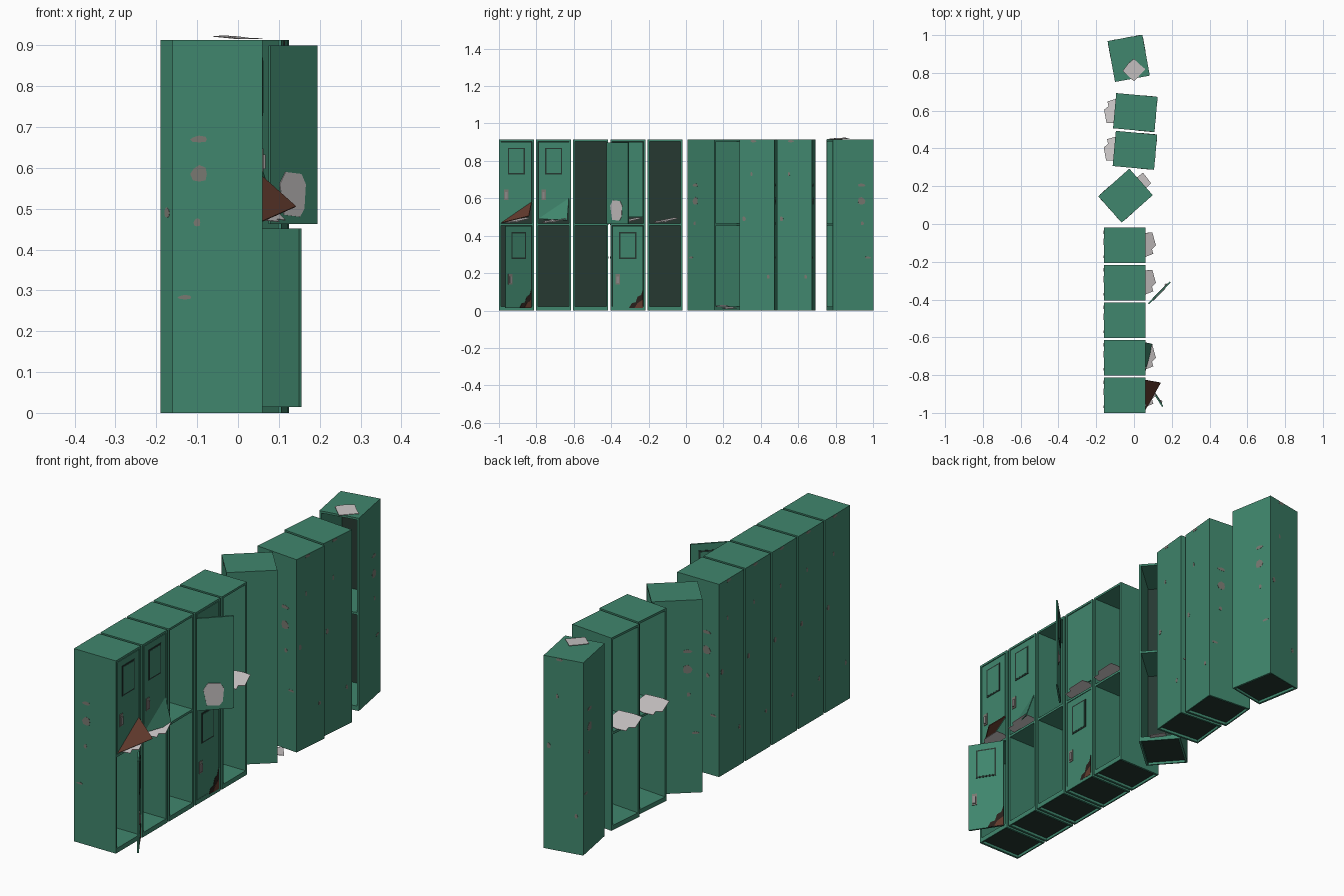
import bpy, bmesh, math
from mathutils import Matrix, Vector

if "Cube" in bpy.data.objects:
    bpy.data.objects.remove(bpy.data.objects["Cube"])


def material(name, rgb):
    m = bpy.data.materials.new(name)
    m.diffuse_color = (*rgb, 1)
    m.use_nodes = True
    m.node_tree.nodes["Principled BSDF"].inputs["Base Color"].default_value = m.diffuse_color
    return m


GREEN = material("green paint", (0.051, 0.24, 0.153))
DARK = material("dark interior", (0.019, 0.040, 0.031))
PAPER = material("paper", (0.58, 0.55, 0.55))
RUST = material("rust", (0.12, 0.042, 0.026))
SOOT = material("dark rust", (0.022, 0.014, 0.011))
WORN = material("worn metal", (0.19, 0.19, 0.165))
STEEL = material("handle steel", (0.27, 0.25, 0.25))

W, D, H, T = 0.187, 0.22, 0.913, 0.010     # locker width, depth, height, sheet
FX = D / 2                                 # front plane in locker space
SHELF = 0.46


def finish(name, bm, mat, M):
    bmesh.ops.recalc_face_normals(bm, faces=bm.faces)
    me = bpy.data.meshes.new(name)
    bm.to_mesh(me)
    bm.free()
    me.materials.append(mat)
    ob = bpy.data.objects.new(name, me)
    ob.matrix_world = M
    bpy.context.collection.objects.link(ob)
    return ob


def box(name, lo, hi, mat, M):
    bm = bmesh.new()
    bmesh.ops.create_cube(bm, size=1)
    for v in bm.verts:
        v.co = [lo[i] + (v.co[i] + 0.5) * (hi[i] - lo[i]) for i in range(3)]
    return finish(name, bm, mat, M)


def plate(name, pts, mat, M, t=0.002):
    """Polygon thickened evenly about its plane."""
    bm = bmesh.new()
    f = bm.faces.new([bm.verts.new(p) for p in pts])
    f.normal_update()
    n = f.normal.copy()
    bmesh.ops.translate(bm, verts=bm.verts, vec=-n * t / 2)
    r = bmesh.ops.extrude_face_region(bm, geom=[f], use_keep_orig=True)
    bmesh.ops.translate(bm, vec=n * t,
                        verts=[g for g in r["geom"] if isinstance(g, bmesh.types.BMVert)])
    return finish(name, bm, mat, M)


def blob(name, axis, c, ra, rb, mat, M, n=8):
    """Worn patch: flat n-gon lying on a side (axis y) or back (axis x)."""
    pts = []
    for i in range(n):
        a = 2 * math.pi * i / n
        k = 1 if i % 3 else 0.85
        u, w = ra * k * math.cos(a), rb * k * math.sin(a)
        pts.append((c[0] + u, c[1], c[2] + w) if axis == "y" else (c[0], c[1] + u, c[2] + w))
    plate(name, pts, mat, M, 0.0016)


def locker(M):
    h = W / 2
    for s in (-1, 1):
        y0, y1 = sorted((s * h, s * (h - T)))
        box("locker_side", (-FX, y0, 0), (FX, y1, H), GREEN, M)
        # worn spots on the outside of each side
        for x, z, ra, rb in ((-0.045, 0.585, 0.022, 0.022), (-0.045, 0.67, 0.022, 0.009),
                             (-0.05, 0.466, 0.009, 0.011), (-0.08, 0.283, 0.018, 0.006)):
            blob("worn_spot", "y", (x, s * h, z), ra, rb, WORN, M)
    i = h - T
    box("locker_back", (-FX, -i, 0), (-FX + 0.006, i, H), GREEN, M)
    box("locker_back_lining", (-FX + 0.006, -i, 0.022), (-FX + 0.008, i, H - T), DARK, M)
    box("locker_top", (-FX, -i, H - T), (FX, i, H), GREEN, M)
    box("locker_floor", (-FX + 0.006, -i, 0.015), (FX, i, 0.022), GREEN, M)
    box("locker_underside", (-FX + 0.006, -i, 0.012), (FX - 0.006, i, 0.015), DARK, M)
    box("locker_front_rail", (FX - 0.006, -i, 0), (FX, i, 0.016), GREEN, M)
    box("locker_shelf", (-FX + 0.006, -i, SHELF - 0.006), (FX, i, SHELF + 0.005), GREEN, M)
    for y, z, ra, rb in ((-0.06, 0.18, 0.008, 0.012), (0.07, 0.49, 0.01, 0.014),
                         (0.03, 0.73, 0.006, 0.012), (0.02, 0.905, 0.018, 0.007)):
        blob("worn_spot", "x", (-FX, y, z), ra, rb, WORN, M)


DW = 0.163      # door width


def door_trim(z0, M):
    """Window panel and handle on the outer face of a door (hinge at y=0)."""
    c = -DW / 2
    a, b, x = z0 + 0.262, z0 + 0.405, 0.008
    box("window_frame", (x, c - 0.046, a), (x + 0.002, c + 0.046, b), DARK, M)
    box("window_panel", (x, c - 0.039, a + 0.007), (x + 0.003, c + 0.039, b - 0.007), GREEN, M)
    box("handle_plate", (x, -DW + 0.016, z0 + 0.125), (x + 0.003, -DW + 0.040, z0 + 0.182), WORN, M)
    box("handle", (x, -DW + 0.021, z0 + 0.132), (x + 0.008, -DW + 0.034, z0 + 0.168), STEEL, M)


def door_matrix(M, angle, hx=FX - 0.009, hy=DW / 2):
    return M @ Matrix.Translation((hx, hy, 0)) @ Matrix.Rotation(math.radians(angle), 4, "Z")


def door(z0, M, trim=True, rust=True, height=0.437):
    box("door", (0, -DW, z0), (0.008, 0, z0 + height), GREEN, M)
    if trim:
        door_trim(z0, M)
    if rust:
        for mat, x, pts in ((SOOT, 0.0085, ((0, 0), (-0.075, 0), (-0.06, 0.025), (-0.04, 0.03),
                                            (-0.03, 0.06), (-0.01, 0.07), (0, 0.1))),
                            (RUST, 0.0095, ((0, 0), (-0.045, 0), (-0.03, 0.025), (0, 0.045)))):
            plate("door_rust", [(x, y, z0 + z) for y, z in pts], mat, M)


def bent_door(M, za, zb, tip, mat):
    """Upper door whose lower hinge-side corner is peeled outward along a crease."""
    Dm = door_matrix(M, 0)
    plate("bent_door", [(0.004, -DW, 0.9), (0.004, -DW, za), (0.004, 0, zb), (0.004, 0, 0.9)],
          GREEN, Dm, 0.008)
    door_trim(SHELF + 0.005, Dm)
    plate("peeled_corner", [(0.006, -DW, za), tip, (0.006, 0, zb)], mat, Dm, 0.004)
    return Dm


def paper(M, k=1):
    z = SHELF + 0.006
    plate("paper_sheet", [(0.03, -0.05, z + 0.012), (0.11, -0.062 * k, z + 0.006),
                          (0.152, -0.045 * k, z + 0.002), (0.145, -0.02 * k, z + 0.008),
                          (0.166, 0.0, z + 0.006), (0.147, 0.068 * k, z + 0.026),
                          (0.11, 0.065 * k, z + 0.03), (0.03, 0.05, z + 0.03)], PAPER, M)


# Locker positions: x, y, heading of the open front in degrees
PLACES = [(-0.05, -0.9065 + 0.1985 * i, 0) for i in range(5)]
PLACES += [(-0.045, 0.15, 41.5), (0.005, 0.39, 174.8), (0.007, 0.59, 174.8), (-0.028, 0.877, -79.7)]
MS = [Matrix.Translation((x, y, 0)) @ Matrix.Rotation(math.radians(a), 4, "Z")
      for x, y, a in PLACES]
for M in MS:
    locker(M)

# Doors of the front row
bent_door(MS[0], 0.468, 0.58, (0.09, -0.015, 0.505), RUST)
door(0.014, door_matrix(MS[0], 33, FX, 0.075))
bent_door(MS[1], 0.49, 0.60, (0.045, -0.008, 0.482), GREEN)
swung = door_matrix(MS[2], 135, FX + 0.02, 0.084)
door(0.462, swung, rust=False)
plate("paper_on_door", [(-0.001, y, z) for y, z in
                        ((-0.045, 0.485), (-0.10, 0.48), (-0.115, 0.5), (-0.12, 0.56),
                         (-0.105, 0.585), (-0.05, 0.59), (-0.03, 0.56))], PAPER, swung)
door(0.014, door_matrix(MS[3], 0), height=0.438)
door(0.50, door_matrix(MS[3], 0), trim=False, rust=False, height=0.40)

# Loose papers on shelves, floor and top
for i in (0, 1, 3, 4, 6, 7):
    paper(MS[i])
plate("floor_paper", [(0.05, -0.045, 0.026), (0.145, -0.04, 0.008), (0.15, 0.03, 0.012),
                      (0.05, 0.035, 0.028)], PAPER, MS[5])
plate("top_paper", [(-0.06, 0.81, 0.922), (0.0, 0.755, 0.916), (0.06, 0.82, 0.916),
                    (0.03, 0.845, 0.917), (0.0, 0.875, 0.921), (-0.03, 0.85, 0.923)],
      PAPER, Matrix.Identity(4))
